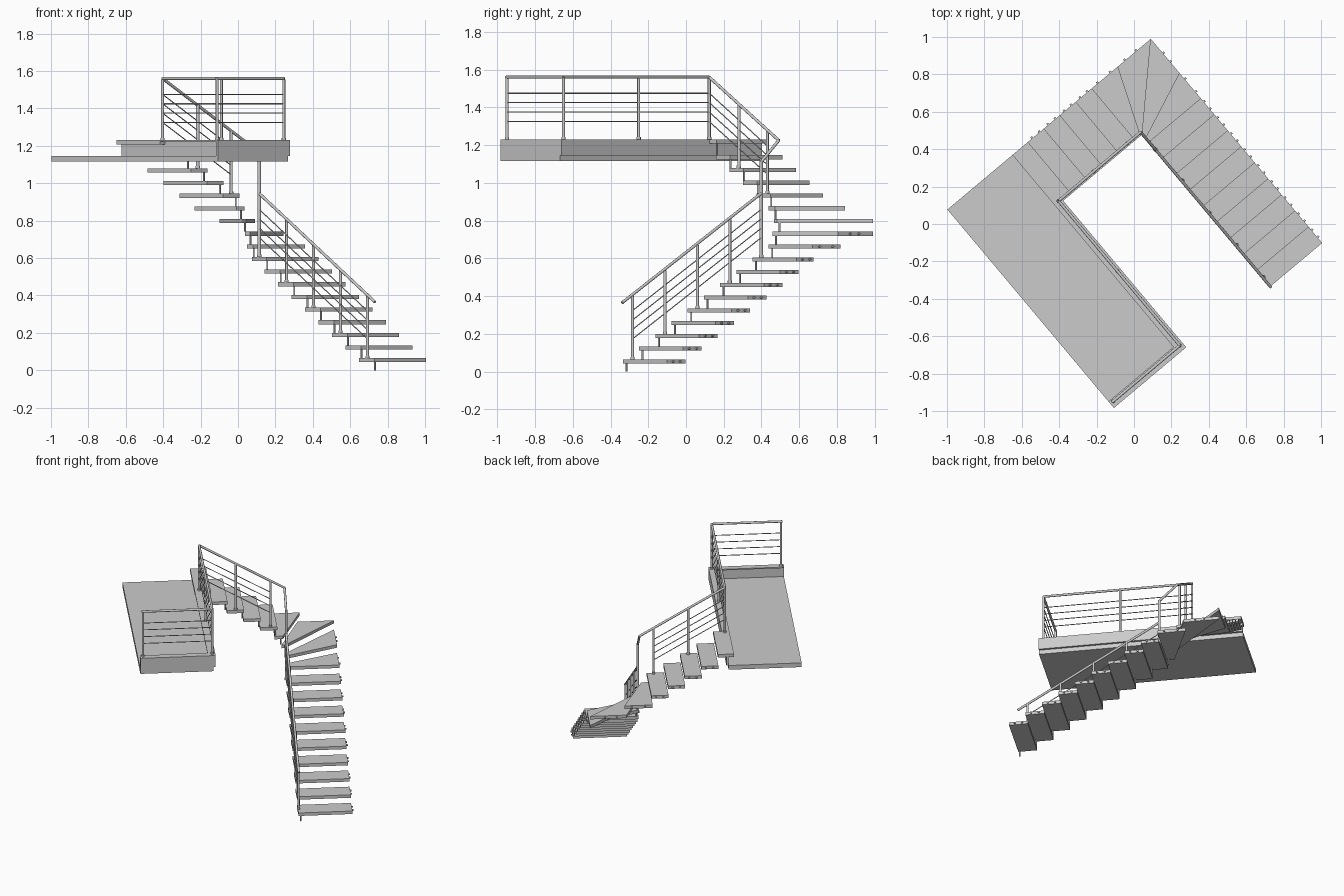
import bpy, bmesh
from math import cos, sin, radians
from mathutils import Vector

if "Cube" in bpy.data.objects:
    bpy.data.objects.remove(bpy.data.objects["Cube"])

# Plan frame: origin at outer corner of the turn; a = along upper flight, b = back down lower flight
CX, CY = 0.09, 0.99
V = (cos(radians(220)), sin(radians(220)))
W = (cos(radians(310)), sin(radians(310)))
RISE, WIDTH, THICK = 0.0676, 0.362, 0.022
RAIL = 0.362


def P(a, b, z):
    return Vector((CX + a * V[0] + b * W[0], CY + a * V[1] + b * W[1], z))


def finish(name, bm):
    bmesh.ops.recalc_face_normals(bm, faces=bm.faces)
    me = bpy.data.meshes.new(name)
    bm.to_mesh(me)
    bm.free()
    ob = bpy.data.objects.new(name, me)
    bpy.context.collection.objects.link(ob)
    return ob


def prism(name, pts, z0, z1):
    bm = bmesh.new()
    lo = [bm.verts.new(P(a, b, z0)) for a, b in pts]
    hi = [bm.verts.new(P(a, b, z1)) for a, b in pts]
    bm.faces.new(lo)
    bm.faces.new(hi)
    n = len(pts)
    for i in range(n):
        bm.faces.new((lo[i], lo[(i + 1) % n], hi[(i + 1) % n], hi[i]))
    return finish(name, bm)


def slab(name, a0, a1, b0, b1, z0, z1):
    return prism(name, [(a0, b0), (a1, b0), (a1, b1), (a0, b1)], z0, z1)


def rod(name, p, q, r, sides=12):
    d = q - p
    bm = bmesh.new()
    bmesh.ops.create_cone(bm, cap_ends=True, segments=sides, radius1=r, radius2=r, depth=d.length)
    rot = d.to_track_quat('Z', 'Y').to_matrix().to_4x4()
    rot.translation = (p + q) / 2
    bm.transform(rot)
    for f in bm.faces:
        f.smooth = len(f.verts) == 4
    ob = finish(name, bm)
    for e in ob.data.edges:
        e.use_edge_sharp = False
    return ob


def top(n):
    return 0.065 + RISE * (n - 1)


# Treads: (outline, inner front corner, outer bolt positions)
treads = []
for n in range(1, 10):
    f = 1.425 - 0.112 * (n - 1)
    k = f - 0.128 if n < 9 else f - 0.12
    treads.append(([(0, f), (WIDTH, f), (WIDTH, k), (0, k)], (0.347, f - 0.012),
                   [(0, f - 0.04), (0, f - 0.09)]))
treads += [
    ([(0, 0.417), (WIDTH, 0.417), (WIDTH, 0.365), (0, 0.225)], (0.347, 0.405), [(0, 0.37), (0, 0.28)]),
    ([(0, 0.24), (WIDTH, 0.39), (WIDTH, 0.35), (0, 0)], (0.347, 0.378), [(0, 0.16), (0, 0.10)]),
    ([(0, 0), (WIDTH, 0.36), (0.385, WIDTH), (0.245, 0)], (0.357, 0.345), [(0.10, 0), (0.18, 0)]),
    ([(0.23, 0), (0.375, WIDTH), (0.43, WIDTH), (0.42, 0)], (0.388, 0.347), [(0.28, 0), (0.37, 0)]),
]
for n in range(14, 19):
    f = 0.412 + 0.1115 * (n - 14)
    k = f + 0.115 if n < 18 else 0.966
    treads.append(([(f, 0), (k, 0), (k, WIDTH), (f, WIDTH)], (f + 0.012, 0.347),
                   [(f + 0.03, 0), (f + 0.08, 0)]))

for i, (pts, (sa, sb), bolts) in enumerate(treads):
    n = i + 1
    z = top(n)
    if n == 18:
        z = 1.23
    prism(f"tread_{n}", pts, z - THICK, z)
    # spacer under the inner front corner, down to the tread below
    rod(f"tread_spacer_{n}", P(sa, sb, top(n - 1) if n > 1 else 0), P(sa, sb, z - THICK), 0.005)
    # wall bolts on the outer edge
    if n < 18:
        for j, (a, b) in enumerate(bolts):
            da, db = (-0.010, 0) if n < 12 else (0, -0.010)
            zc = z - THICK / 2
            rod(f"wall_bolt_{n}_{j}", P(a - da, b - db, zc), P(a + da, b + db, zc), 0.006, 10)

# Landing with raised fascia and cap along two edges
slab("landing_floor", 0.93, 1.42, 0, 1.38, 1.115, 1.146)
slab("side_fascia", 0.915, 0.93, 0, 1.385, 1.146, 1.222)
slab("front_fascia", 0.93, 1.42, 1.37, 1.385, 1.115, 1.222)
slab("side_cap", 0.915, 0.966, WIDTH, 1.385, 1.222, 1.23)
slab("front_cap", 0.966, 1.42, 1.34, 1.385, 1.222, 1.23)


# Handrail heights
def low_z(b):
    return 0.365 + 0.603 * (1.43 - b)


def high_z(a):
    return 1.225 + 0.588 * (a - RAIL)


B_NEWEL, A_TOP, B_END, A_END = 0.468, 0.935, 1.355, 1.40
B_C = 0.347

# Posts: (a, b, bottom, top, radius, sides)
posts = [(RAIL - 0.005, b, top(n), low_z(b) - 0.005, 0.008, 12)
         for n, b in ((1, 1.362), (3, 1.138), (5, 0.914), (7, 0.69))]
posts += [(RAIL, B_NEWEL, top(9), 1.115, 0.009, 28),
          (0.456, B_C, top(14), high_z(0.456), 0.008, 12),
          (0.69, B_C, top(16), high_z(0.69), 0.009, 28),
          (A_TOP, B_C, 1.23, 1.555, 0.008, 12),
          (A_TOP, 0.835, 1.23, 1.555, 0.008, 12),
          (A_TOP, B_END, 1.23, 1.555, 0.008, 12),
          (A_END, B_END, 1.23, 1.555, 0.008, 12)]
for i, (a, b, z0, z1, r, s) in enumerate(posts):
    rod(f"rail_post_{i}", P(a, b, z0), P(a, b, z1), r, s)
    rod(f"post_foot_{i}", P(a, b, z0), P(a, b, z0 + 0.012), r + 0.003, s)

# Handrail runs
runs = [("lower", P(RAIL, 1.43, low_z(1.43)), P(RAIL, B_NEWEL, low_z(B_NEWEL))),
        ("turn", P(RAIL, B_NEWEL, 1.112), P(RAIL, B_C, 1.225)),
        ("upper", P(RAIL, B_C, 1.225), P(A_TOP, B_C, 1.56)),
        ("landing_side", P(A_TOP, B_C, 1.56), P(A_TOP, B_END, 1.56)),
        ("landing_front", P(A_TOP, B_END, 1.56), P(A_END + 0.008, B_END, 1.56))]
for name, p, q in runs:
    rod("handrail_" + name, p, q, 0.008, 12)

# Four infill wires below each handrail run
for k in range(4):
    d = Vector((0, 0, 0.085 + 0.05 * k))
    spans = [(P(RAIL, 1.362, low_z(1.362)), runs[0][2]),
             (P(0.456, B_C, high_z(0.456)), runs[2][2]),
             runs[3][1:], (runs[4][1], P(A_END, B_END, 1.56))]
    for j, (p, q) in enumerate(spans):
        rod(f"infill_wire_{j}_{k}", p - d, q - d, 0.003, 8)
